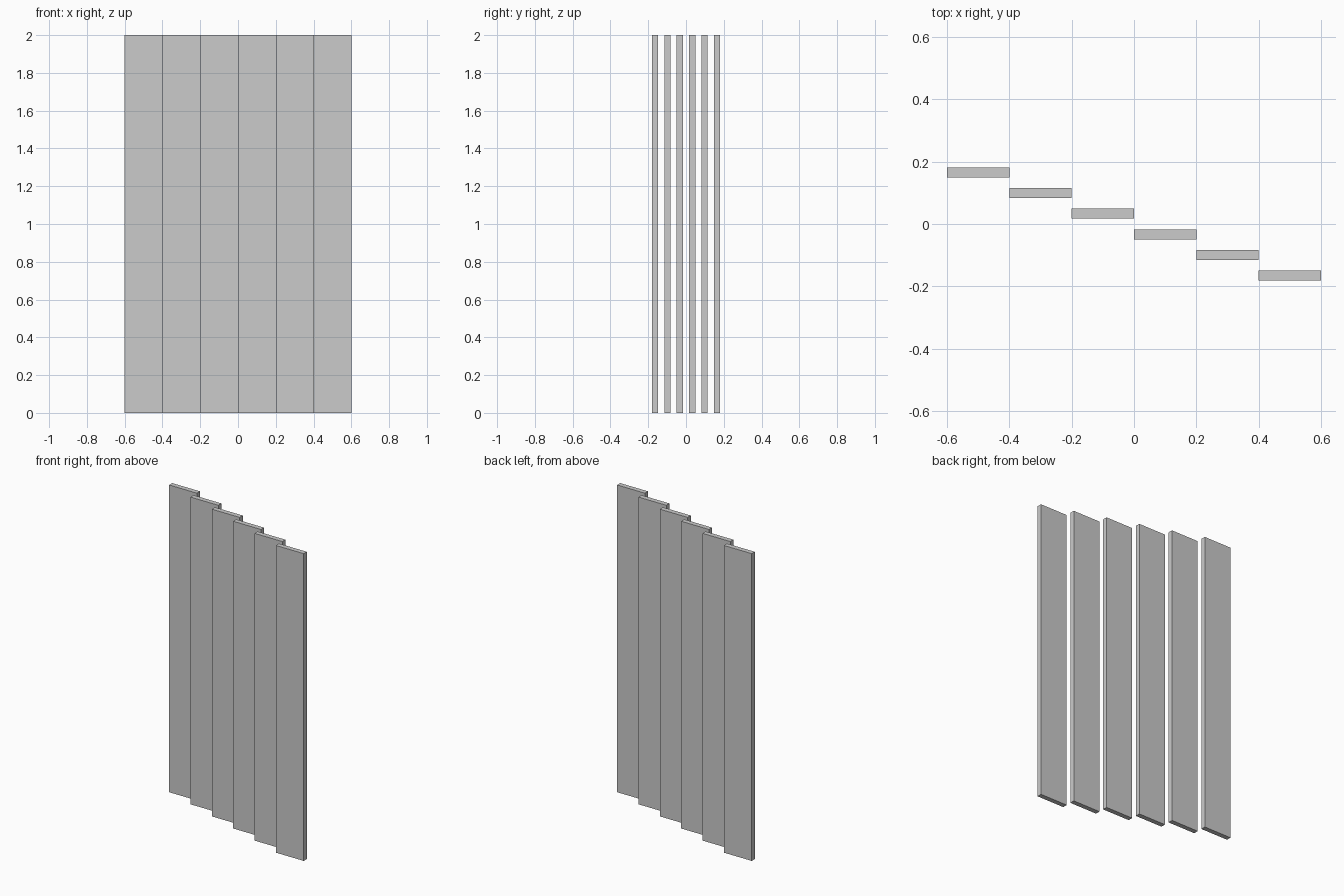
import bpy

if "Cube" in bpy.data.objects:
    bpy.data.objects.remove(bpy.data.objects["Cube"])

COUNT = 6
WIDTH, THICKNESS, HEIGHT = 0.2, 0.032, 2.0
STEP_Y = 0.066  # each panel sits this much further forward than the last


def add_panel(index):
    offset = index - (COUNT - 1) / 2
    bpy.ops.mesh.primitive_cube_add(
        size=1, location=(offset * WIDTH, -offset * STEP_Y, HEIGHT / 2))
    panel = bpy.context.object
    panel.name = f"panel_{index + 1}"
    panel.scale = (WIDTH, THICKNESS, HEIGHT)
    bpy.ops.object.transform_apply(location=False, rotation=False, scale=True)


# Staggered row of upright panels
for i in range(COUNT):
    add_panel(i)
